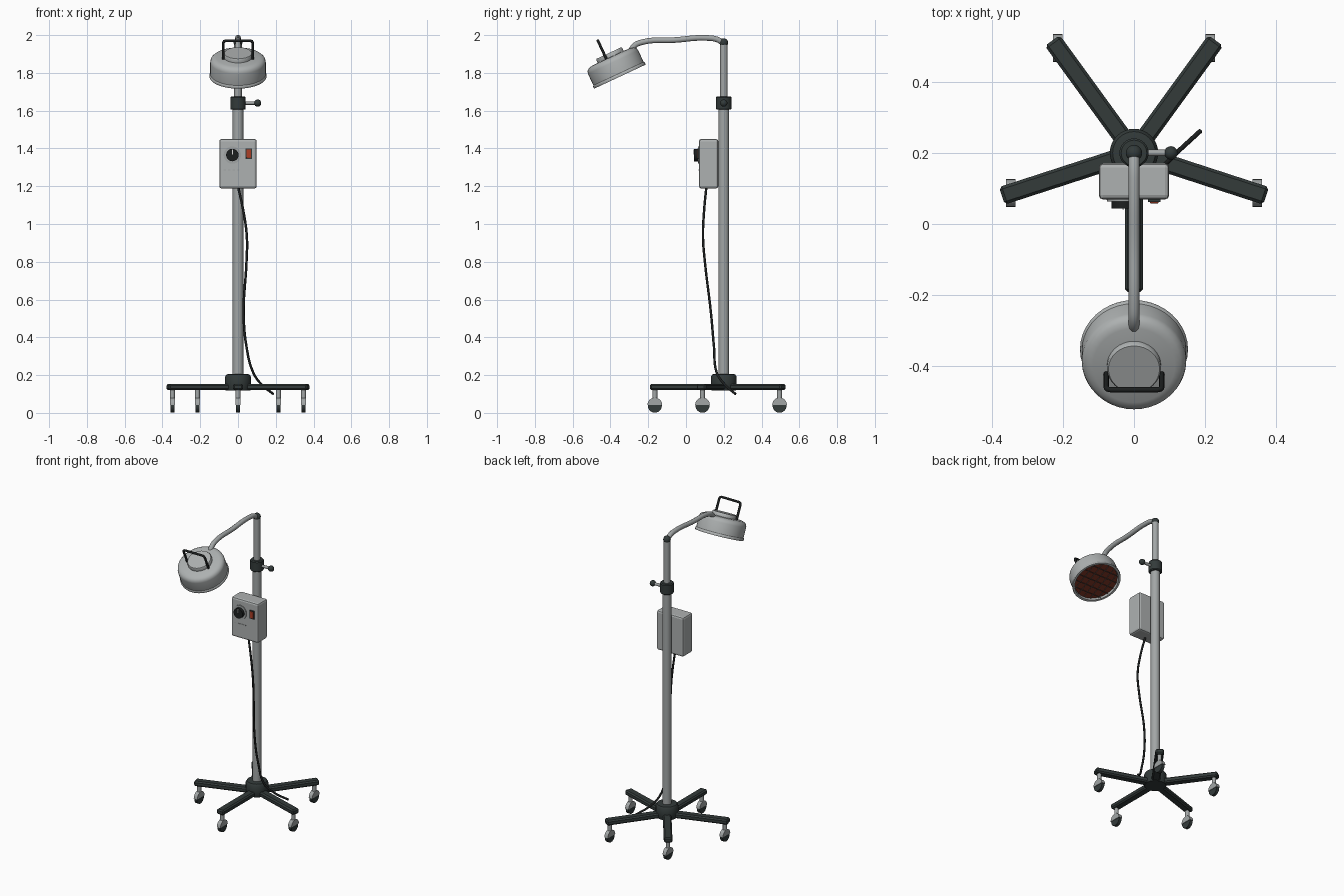
import bpy, bmesh, math
from mathutils import Matrix, Vector

if "Cube" in bpy.data.objects:
    bpy.data.objects.remove(bpy.data.objects["Cube"])


def material(name, rgb):
    m = bpy.data.materials.new(name)
    m.diffuse_color = (*rgb, 1)
    m.use_nodes = True
    m.node_tree.nodes["Principled BSDF"].inputs["Base Color"].default_value = m.diffuse_color
    return m


BODY = material("light grey enamel", (0.42, 0.44, 0.44))
STEEL = material("brushed steel", (0.36, 0.38, 0.38))
DARK = material("dark plastic", (0.033, 0.043, 0.042))
BLACK = material("black rubber", (0.012, 0.014, 0.014))
RED = material("red switch", (0.42, 0.05, 0.02))
HEAT = material("dark red heater", (0.16, 0.028, 0.014))
WIRE = material("guard wire", (0.10, 0.08, 0.07))
WHITE = material("white mark", (0.75, 0.75, 0.75))

POLE_Y = 0.2
LAMP = Matrix.Translation((0, -0.35, 1.78)) @ Matrix.Rotation(math.radians(25), 4, 'X')


def finish(name, bm, mat, matrix=None, smooth=True):
    bmesh.ops.recalc_face_normals(bm, faces=bm.faces)
    me = bpy.data.meshes.new(name)
    bm.to_mesh(me)
    bm.free()
    ob = bpy.data.objects.new(name, me)
    bpy.context.collection.objects.link(ob)
    me.materials.append(mat)
    if matrix is not None:
        ob.matrix_world = matrix
    if smooth:
        bpy.ops.object.select_all(action='DESELECT')
        ob.select_set(True)
        bpy.context.view_layer.objects.active = ob
        bpy.ops.object.shade_smooth_by_angle(angle=math.radians(35))
    return ob


def box(name, size, center, mat, bevel=0.0, matrix=None, segments=2):
    bm = bmesh.new()
    bmesh.ops.create_cube(bm, size=1)
    bmesh.ops.scale(bm, vec=size, verts=bm.verts)
    bmesh.ops.translate(bm, vec=center, verts=bm.verts)
    if bevel:
        bmesh.ops.bevel(bm, geom=bm.edges[:], offset=bevel, segments=segments,
                        profile=0.5, affect='EDGES')
    return finish(name, bm, mat, matrix, smooth=False)


def lathe(name, profile, mat, matrix, steps=32):
    """Revolve (radius, height) points about local z."""
    bm = bmesh.new()
    vs = [bm.verts.new((r, 0, z)) for r, z in profile]
    es = [bm.edges.new(p) for p in zip(vs, vs[1:])]
    bmesh.ops.spin(bm, geom=vs + es, cent=(0, 0, 0), axis=(0, 0, 1),
                   angle=math.tau, steps=steps)
    bmesh.ops.remove_doubles(bm, verts=bm.verts, dist=1e-5)
    return finish(name, bm, mat, matrix)


def rod(name, a, b, r, mat, steps=20):
    a, b = Vector(a), Vector(b)
    m = Matrix.Translation(a) @ (b - a).to_track_quat('Z', 'Y').to_matrix().to_4x4()
    h = (b - a).length
    return lathe(name, [(0, 0), (r, 0), (r, h), (0, h)], mat, m, steps)


def ball(name, center, r, mat):
    bm = bmesh.new()
    bmesh.ops.create_uvsphere(bm, u_segments=20, v_segments=12, radius=r)
    return finish(name, bm, mat, Matrix.Translation(center))


def tube(name, points, r, mat, matrix=None, smooth_path=True):
    cu = bpy.data.curves.new(name, 'CURVE')
    cu.dimensions = '3D'
    cu.bevel_depth, cu.bevel_resolution = r, 3
    cu.use_fill_caps = True
    cu.resolution_u = 6
    if smooth_path:
        sp = cu.splines.new('BEZIER')
        sp.bezier_points.add(len(points) - 1)
        for bp, p in zip(sp.bezier_points, points):
            bp.co = p
            bp.handle_left_type = bp.handle_right_type = 'AUTO'
    else:
        sp = cu.splines.new('POLY')
        sp.points.add(len(points) - 1)
        for q, p in zip(sp.points, points):
            q.co = (*p, 1)
    cu.materials.append(mat)
    ob = bpy.data.objects.new(name, cu)
    bpy.context.collection.objects.link(ob)
    if matrix is not None:
        ob.matrix_world = matrix
    bpy.ops.object.select_all(action='DESELECT')
    ob.select_set(True)
    bpy.context.view_layer.objects.active = ob
    bpy.ops.object.convert(target='MESH')


def caster_hood(name, center, r, width, mat):
    bm = bmesh.new()
    n = 12
    vs = [bm.verts.new((-width / 2, r * math.cos(math.pi * i / n), r * math.sin(math.pi * i / n)))
          for i in range(n + 1)]
    f = bm.faces.new(vs)
    ext = bmesh.ops.extrude_face_region(bm, geom=[f])
    bmesh.ops.translate(bm, vec=(width, 0, 0),
                        verts=[v for v in ext['geom'] if isinstance(v, bmesh.types.BMVert)])
    finish(name, bm, mat, Matrix.Translation(center))


# Five-legged base with casters
at_pole = Matrix.Translation((0, POLE_Y, 0))
lathe("base_hub", [(0, 0.118), (0.064, 0.118), (0.068, 0.124), (0.068, 0.192),
                   (0.06, 0.204), (0.045, 0.206), (0, 0.206)], DARK, at_pole)
for i in range(5):
    a = math.radians(-90 + 72 * i)
    box(f"base_leg_{i}", (0.36, 0.052, 0.034), (0.211, 0, 0.137), DARK, 0.008,
        at_pole @ Matrix.Rotation(a, 4, 'Z'), 1)
    x, y = 0.365 * math.cos(a), POLE_Y + 0.365 * math.sin(a)
    rod(f"caster_stem_{i}", (x, y, 0.07), (x, y, 0.125), 0.013, STEEL, 12)
    caster_hood(f"caster_hood_{i}", (x, y, 0.042), 0.039, 0.026, STEEL)
    rod(f"caster_wheel_{i}", (x - 0.01, y, 0.038), (x + 0.01, y, 0.038), 0.037, DARK, 24)

# Pole, height clamp and knob
rod("lower_pole", (0, POLE_Y, 0.19), (0, POLE_Y, 1.62), 0.028, STEEL, 24)
rod("upper_pole", (0, POLE_Y, 1.6), (0, POLE_Y, 1.955), 0.02, STEEL, 24)
lathe("height_clamp", [(0, 1.605), (0.036, 1.605), (0.041, 1.61), (0.041, 1.67),
                       (0.036, 1.676), (0, 1.676)], DARK, at_pole)
rod("clamp_screw", (0.03, POLE_Y, 1.64), (0.1, POLE_Y, 1.64), 0.009, STEEL, 12)
ball("clamp_knob", (0.104, POLE_Y, 1.64), 0.019, DARK)

# Lamp arm
ball("arm_joint", (0, POLE_Y, 1.96), 0.023, DARK)
tube("lamp_arm", [(0, 0.198, 1.955), (0, 0.17, 1.975), (0, 0.11, 1.985), (0, -0.06, 1.974),
                  (0, -0.235, 1.962), (0, -0.275, 1.942), (0, -0.302, 1.895)], 0.0155, STEEL)

# Lamp head: open shell, raised cap, heater plate and guard wires
lathe("lamp_shell", [(0, 0.025), (0.134, 0.022), (0.137, 0), (0.15, 0), (0.152, 0.006),
                     (0.15, 0.014), (0.147, 0.017), (0.147, 0.085), (0.143, 0.099),
                     (0.132, 0.109), (0.115, 0.114), (0, 0.118)], BODY, LAMP, 40)
lathe("lamp_cap", [(0, 0.11), (0.076, 0.11), (0.076, 0.132), (0.072, 0.138), (0, 0.138)],
      BODY, LAMP)
lathe("heater_plate", [(0, 0.012), (0.133, 0.012), (0.133, 0.02), (0, 0.02)], HEAT, LAMP)
for k in range(-2, 3):
    d = k * 0.045
    h = math.sqrt(0.134 ** 2 - d * d)
    for nm, p, q in (("across", (-h, d, 0.007), (h, d, 0.007)),
                     ("along", (d, -h, 0.009), (d, h, 0.009))):
        rod(f"guard_wire_{nm}_{k + 2}", LAMP @ Vector(p), LAMP @ Vector(q), 0.002, WIRE, 6)

# Carry handle on the lamp
tube("lamp_handle", [(-0.078, -0.025, 0.11), (-0.078, -0.025, 0.208), (-0.074, -0.025, 0.218),
                     (-0.064, -0.025, 0.222), (0.064, -0.025, 0.222), (0.074, -0.025, 0.218),
                     (0.078, -0.025, 0.208), (0.078, -0.025, 0.11)], 0.0075, BLACK, LAMP, False)

# Control box with dial and switch
box("control_box", (0.198, 0.102, 0.262), (0, 0.12, 1.319), BODY, 0.012)
rod("dial_ring", (-0.03, 0.075, 1.365), (-0.03, 0.063, 1.365), 0.046, STEEL, 28)
rod("dial_knob", (-0.03, 0.07, 1.365), (-0.03, 0.043, 1.365), 0.033, BLACK, 24)
box("dial_mark", (0.005, 0.003, 0.026), (-0.03, 0.0425, 1.381), WHITE)
box("switch_frame", (0.034, 0.012, 0.054), (0.057, 0.068, 1.372), DARK)
box("switch_rocker", (0.024, 0.012, 0.044), (0.057, 0.064, 1.372), RED, 0.002)
for k in range(4):
    box(f"scale_dash_{k}", (0.014, 0.002, 0.005), (-0.07 + 0.024 * k, 0.0685, 1.285), STEEL)

# Mains cable hanging from the box to the floor end
tube("power_cable", [(0, 0.108, 1.2), (0.03, 0.095, 1.06), (0.047, 0.09, 0.93),
                     (0.045, 0.1, 0.8), (0.03, 0.132, 0.53), (0.045, 0.148, 0.35),
                     (0.08, 0.162, 0.215), (0.125, 0.205, 0.15), (0.187, 0.262, 0.1)],
     0.0065, BLACK)
